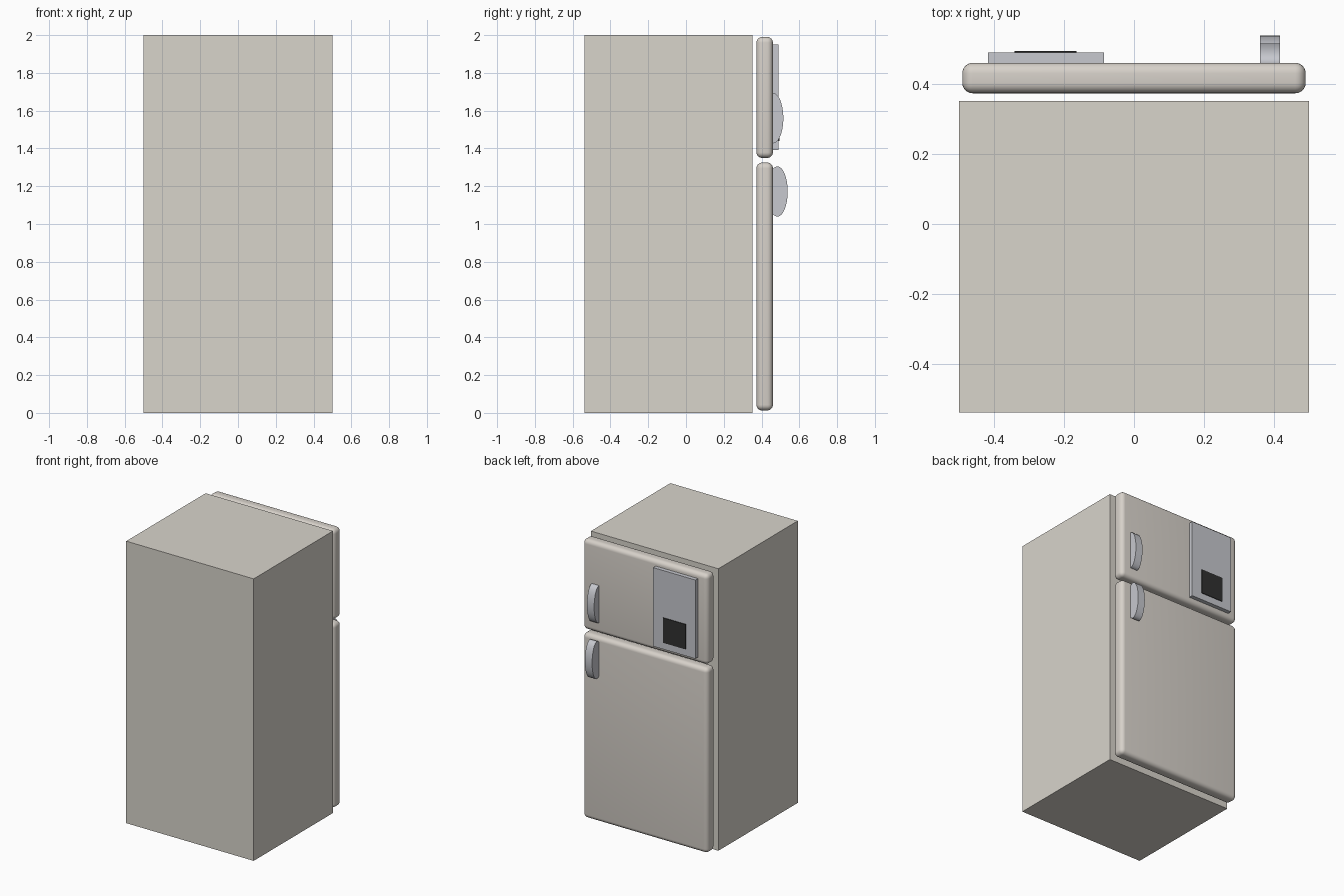
import bpy, math

if "Cube" in bpy.data.objects:
    bpy.data.objects.remove(bpy.data.objects["Cube"])


def material(name, rgb):
    m = bpy.data.materials.new(name)
    m.diffuse_color = (*rgb, 1)
    m.use_nodes = True
    m.node_tree.nodes["Principled BSDF"].inputs["Base Color"].default_value = m.diffuse_color
    return m


CREAM = material("cream enamel", (0.69, 0.66, 0.60))
DOOR = material("door enamel", (0.68, 0.64, 0.59))
SILVER = material("silver", (0.57, 0.58, 0.62))
DARK = material("dark glass", (0.03, 0.03, 0.03))


def box(name, x, y, z, mat, bevel=0):
    """Box from (min, max) ranges, optionally with rounded edges."""
    bpy.ops.mesh.primitive_cube_add(size=1, location=[sum(r) / 2 for r in (x, y, z)])
    ob = bpy.context.object
    ob.name = name
    ob.scale = [r[1] - r[0] for r in (x, y, z)]
    bpy.ops.object.transform_apply(location=False, rotation=False, scale=True)
    ob.data.materials.append(mat)
    if bevel:
        mod = ob.modifiers.new("round", 'BEVEL')
        mod.width, mod.segments = bevel, 6
        bpy.ops.object.modifier_apply(modifier=mod.name)
        bpy.ops.object.shade_smooth_by_angle(angle=math.radians(35))
    return ob


def handle(name, y, z):
    """Flattened disc standing on edge, half sunk into the door."""
    bpy.ops.mesh.primitive_cylinder_add(vertices=32, radius=1, depth=0.056,
                                        location=(0.388, y, z),
                                        rotation=(0, math.pi / 2, 0))
    ob = bpy.context.object
    ob.name = name
    # local x is vertical after the turn
    ob.scale = (0.133, 0.0545, 1)
    bpy.ops.object.transform_apply(location=False, rotation=True, scale=True)
    ob.data.materials.append(SILVER)
    bpy.ops.object.shade_smooth_by_angle(angle=math.radians(35))


# Cabinet
box("cabinet", (-0.5, 0.5), (-0.5385, 0.351), (0, 2), CREAM)

# Doors
for name, z in (("fridge_door", (0.013, 1.325)), ("freezer_door", (1.35, 1.99))):
    box(name, (-0.49, 0.49), (0.373, 0.460), z, DOOR, 0.03)

# Handles
handle("fridge_handle", 0.484, 1.172)
handle("freezer_handle", 0.461, 1.560)

# Dispenser panel and its dark window
box("dispenser_panel", (-0.416, -0.085), (0.45, 0.489), (1.392, 1.95), SILVER)
box("dispenser_window", (-0.341, -0.164), (0.48, 0.494), (1.44, 1.617), DARK)
